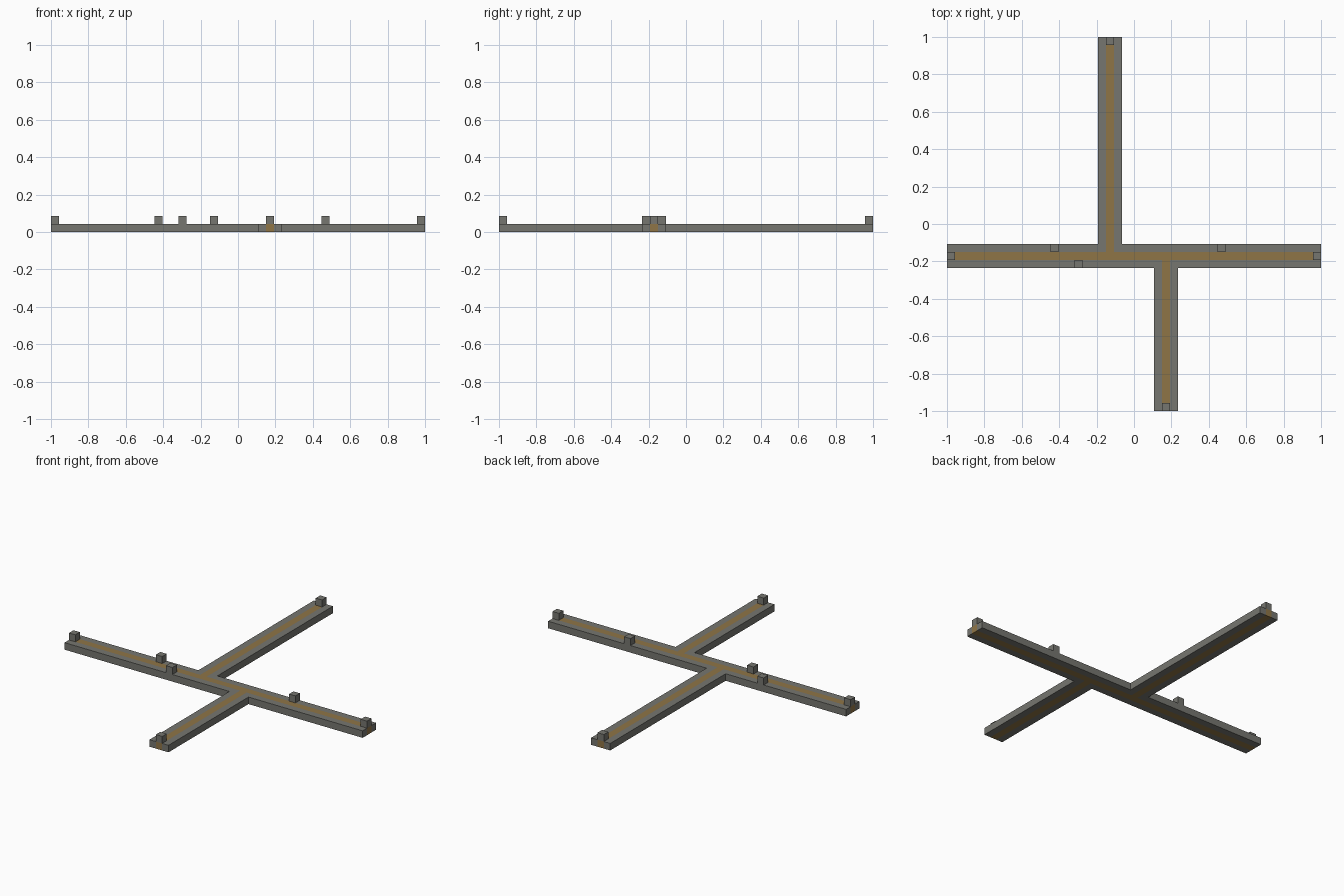
import bpy
import bmesh
from mathutils import Matrix, Vector

old = bpy.data.objects.get("Cube")
if old:
    bpy.data.objects.remove(old, do_unlink=True)

CELLS = 47
U = 2 / CELLS  # the whole model sits on a square grid of this size


def material(name, color):
    m = bpy.data.materials.new(name)
    m.use_nodes = True
    m.diffuse_color = (*color, 1)
    m.node_tree.nodes["Principled BSDF"].inputs["Base Color"].default_value = (*color, 1)
    return m


stone = material("grey stone", (0.18, 0.18, 0.16))
earth = material("brown earth", (0.275, 0.178, 0.062))


def block(name, x0, x1, y0, y1, mat, level=0):
    """Box covering grid columns x0-x1 and rows y0-y1, one cell high."""
    size = Vector((x1 - x0, y1 - y0, 1)) * U
    corner = Vector((x0 * U - 1, y0 * U - 1, level * U))
    bm = bmesh.new()
    bmesh.ops.create_cube(bm, size=1, matrix=Matrix.Translation(corner + size / 2)
                          @ Matrix.Diagonal((*size, 1)))
    mesh = bpy.data.meshes.new(name)
    mesh.materials.append(mat)
    bm.to_mesh(mesh)
    bm.free()
    obj = bpy.data.objects.new(name, mesh)
    bpy.context.collection.objects.link(obj)


ROW = 19      # centre row of the long walkway
NORTH = 20    # centre column of the back arm
SOUTH = 27    # centre column of the front arm

# Brown paths along the middle of every arm
block("main_path", 0, CELLS, ROW, ROW + 1, earth)
block("back_path", NORTH, NORTH + 1, ROW + 1, CELLS, earth)
block("front_path", SOUTH, SOUTH + 1, 0, ROW, earth)

# Stone kerbs of the long walkway, open where the arms join
for side, row, gap in (("back", ROW + 1, NORTH), ("front", ROW - 1, SOUTH)):
    block(f"main_{side}_kerb_right", 0, gap, row, row + 1, stone)
    block(f"main_{side}_kerb_left", gap + 1, CELLS, row, row + 1, stone)

# Stone kerbs of the two arms
for arm, col, start, end in (("back", NORTH, ROW + 2, CELLS), ("front", SOUTH, 0, ROW - 1)):
    for side, x in (("right", col - 1), ("left", col + 1)):
        block(f"{arm}_arm_kerb_{side}", x, x + 1, start, end, stone)

# Small posts at the arm ends and along the kerbs
posts = {
    "right_end_post": (0, ROW), "left_end_post": (CELLS - 1, ROW),
    "back_end_post": (NORTH, CELLS - 1), "front_end_post": (SOUTH, 0),
    "back_kerb_post_right": (13, ROW + 1), "back_kerb_post_left": (34, ROW + 1),
    "front_kerb_post": (16, ROW - 1),
}
for name, (x, y) in posts.items():
    block(name, x, x + 1, y, y + 1, stone, level=1)
